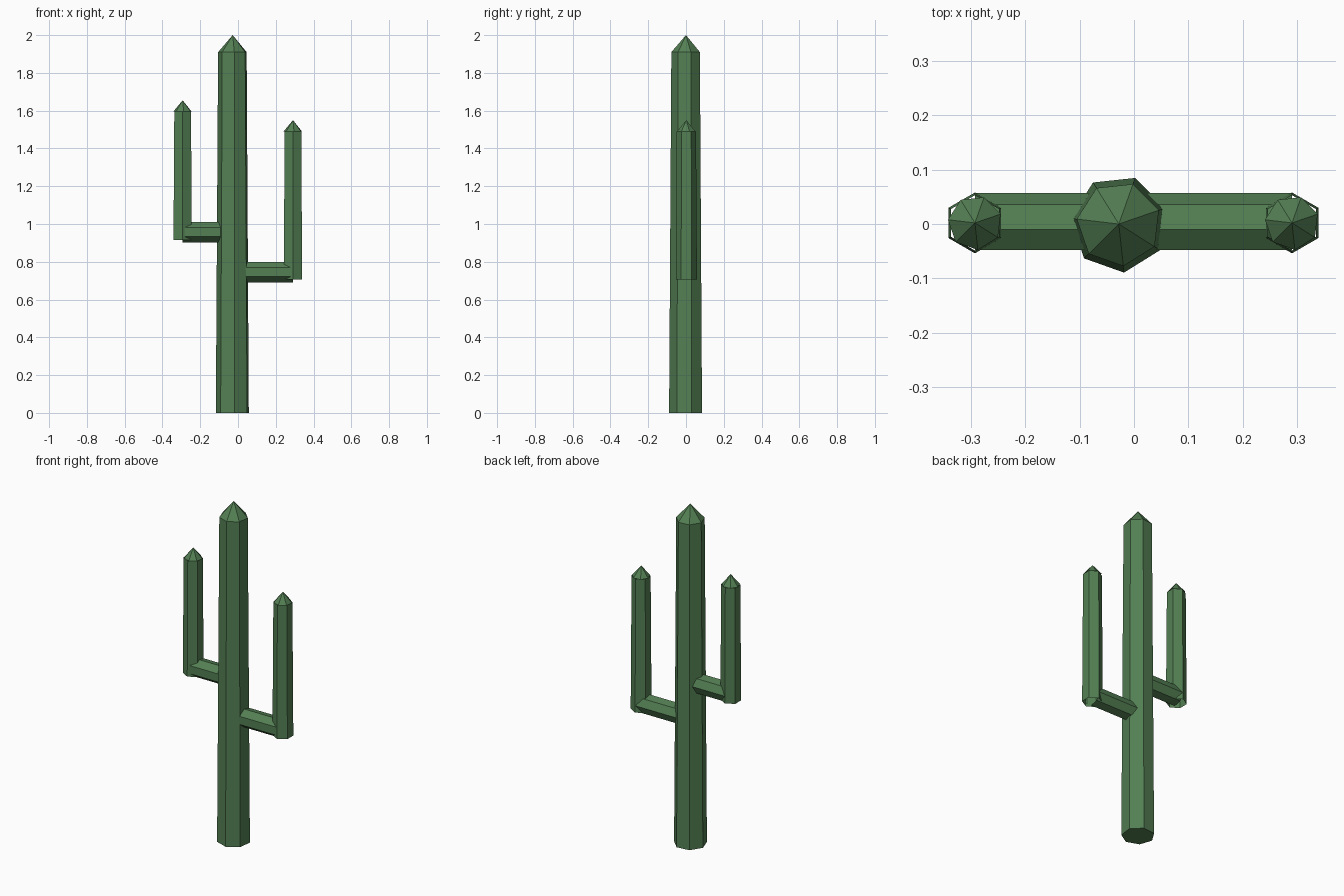
import bpy, bmesh, math
from mathutils import Vector

if "Cube" in bpy.data.objects:
    bpy.data.objects.remove(bpy.data.objects["Cube"])

green = bpy.data.materials.new("cactus green")
green.diffuse_color = (0.088, 0.215, 0.088, 1)
green.use_nodes = True
green.node_tree.nodes["Principled BSDF"].inputs["Base Color"].default_value = green.diffuse_color


def stem(name, start, axis, rings, sides, turn, closed_base=False, tip=None):
    """Faceted tube: rings of (distance, radius) along the axis, optional pointed tip."""
    axis = Vector(axis)
    v = Vector((0, 1, 0))            # angle 90 points to +y
    u = v.cross(axis)
    start = Vector(start)
    bm = bmesh.new()
    loops = []
    for dist, rad in rings:
        loop = []
        for i in range(sides):
            a = math.radians(turn) + math.tau * i / sides
            loop.append(bm.verts.new(start + axis * dist + (u * math.cos(a) + v * math.sin(a)) * rad))
        loops.append(loop)
    for lo, hi in zip(loops, loops[1:]):
        for i in range(sides):
            j = (i + 1) % sides
            bm.faces.new((lo[i], lo[j], hi[j], hi[i]))
    if closed_base:
        bm.faces.new(loops[0][::-1])
    if tip is not None:
        apex = bm.verts.new(start + axis * tip)
        for i in range(sides):
            bm.faces.new((loops[-1][i], loops[-1][(i + 1) % sides], apex))
    mesh = bpy.data.meshes.new(name)
    bm.to_mesh(mesh)
    bm.free()
    mesh.materials.append(green)
    obj = bpy.data.objects.new(name, mesh)
    bpy.context.collection.objects.link(obj)
    return obj


# Trunk with pointed top
TRUNK_X = -0.028
stem("trunk", (TRUNK_X, 0, 0), (0, 0, 1), [(0, 0.09), (1.91, 0.078)], 7, 19,
     closed_base=True, tip=2.0)

# Arms: horizontal branch, open upright tube and its pointed cap
for side, x, branch_z, base, top in (("left", -0.293, 0.957, 0.915, 1.595),
                                     ("right", 0.291, 0.745, 0.705, 1.49)):
    out = 1 if x > 0 else -1
    stem(side + "_branch", (TRUNK_X, 0.002, branch_z), (out, 0, 0),
         [(0, 0.055), (abs(x - TRUNK_X), 0.055)], 7, 90)
    stem(side + "_upright", (x, 0.002, base), (0, 0, 1),
         [(0, 0.056), (top - base, 0.051)], 6, 30)
    stem(side + "_cap", (x, 0.002, top), (0, 0, 1), [(0, 0.05)], 7, 19, tip=0.06)
